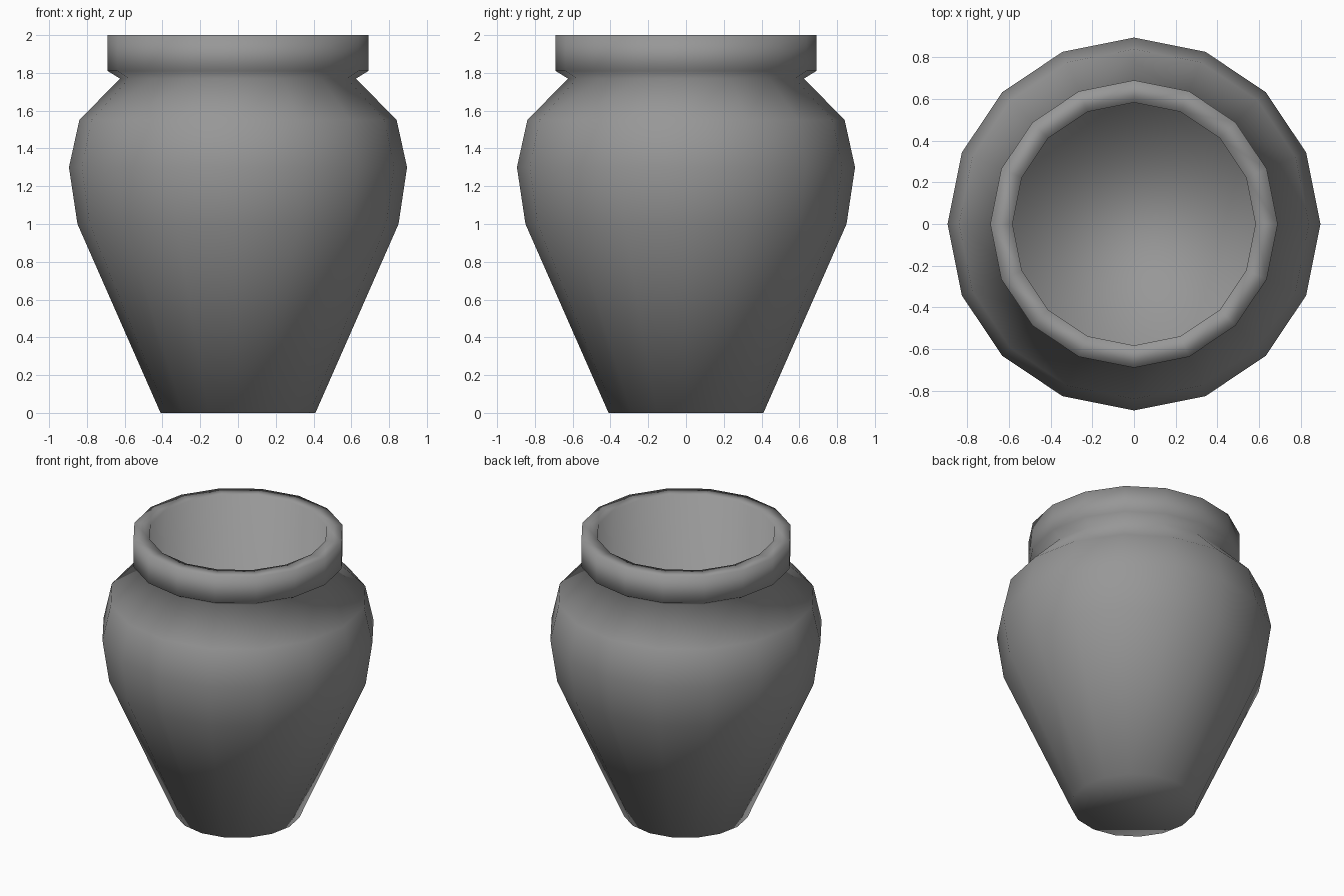
import bpy, bmesh, math

if "Cube" in bpy.data.objects:
    bpy.data.objects.remove(bpy.data.objects["Cube"])

SIDES = 16

# Profile (radius, height): outside wall, collar and rim, then the inner well
PROFILE = [
    (0.41, 0.0), (0.85, 1.0), (0.895, 1.3), (0.84, 1.55), (0.625, 1.77),
    (0.69, 1.81), (0.69, 2.0), (0.583, 2.0), (0.58, 0.5),
]


def lathe(name, profile, sides):
    bm = bmesh.new()
    rings = []
    for r, z in profile:
        rings.append([bm.verts.new((r * math.cos(2 * math.pi * i / sides),
                                    r * math.sin(2 * math.pi * i / sides), z))
                      for i in range(sides)])
    for a, b in zip(rings, rings[1:]):
        for i in range(sides):
            j = (i + 1) % sides
            bm.faces.new((a[i], a[j], b[j], b[i]))
    # Underside and inner floor
    bm.faces.new(rings[0][::-1])
    bm.faces.new(rings[-1])
    bmesh.ops.recalc_face_normals(bm, faces=bm.faces)
    for f in bm.faces:
        f.smooth = True
    mesh = bpy.data.meshes.new(name)
    bm.to_mesh(mesh)
    bm.free()
    obj = bpy.data.objects.new(name, mesh)
    bpy.context.collection.objects.link(obj)
    return obj


# Hollow pot in dark grey clay
pot = lathe("pot", PROFILE, SIDES)
clay = bpy.data.materials.new("clay")
clay.diffuse_color = (0.31, 0.31, 0.31, 1)
clay.use_nodes = True
clay.node_tree.nodes["Principled BSDF"].inputs["Base Color"].default_value = clay.diffuse_color
pot.data.materials.append(clay)
